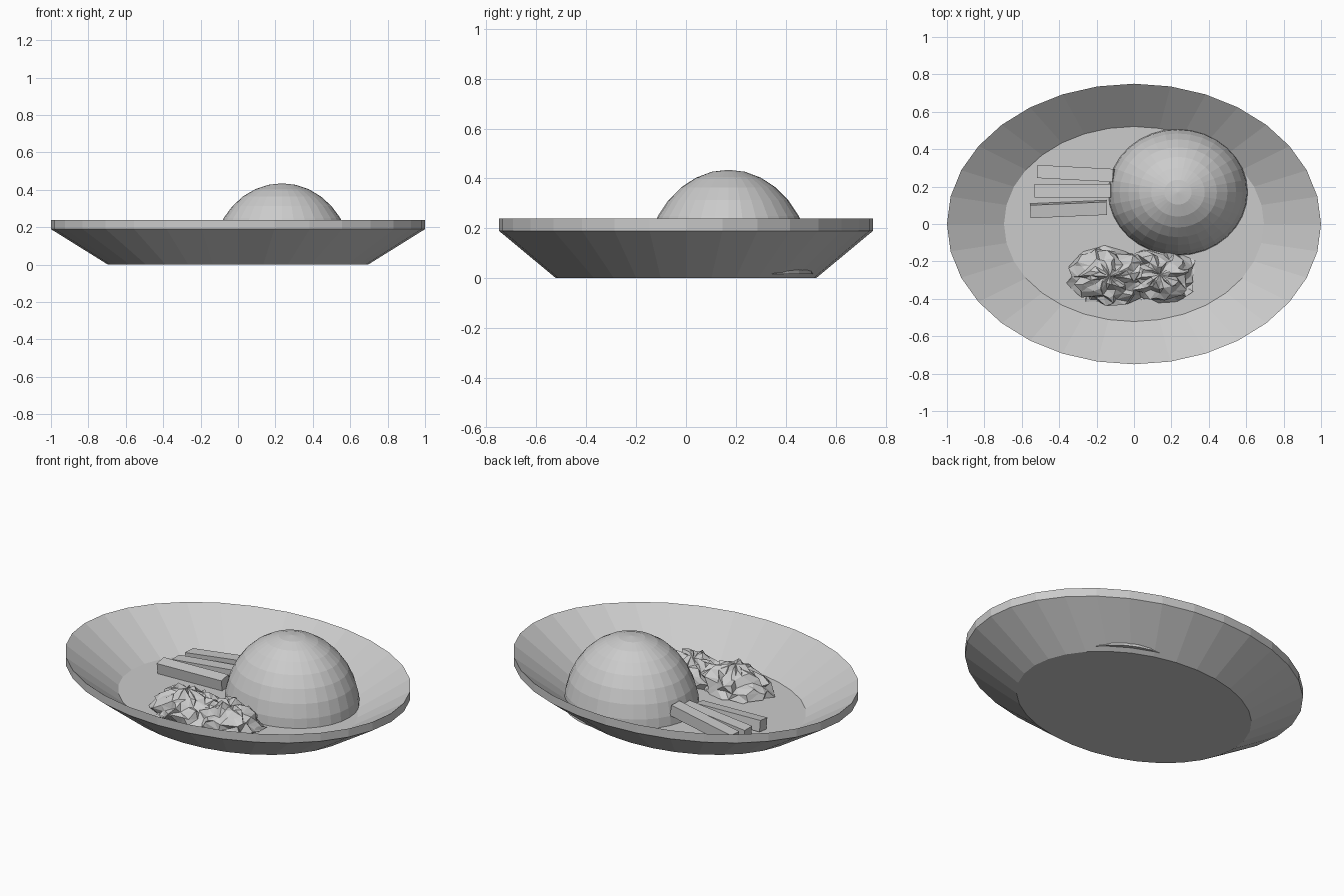
import bpy, bmesh, math, random
from mathutils import Matrix, Vector

cube = bpy.data.objects.get("Cube")
if cube:
    bpy.data.objects.remove(cube, do_unlink=True)

random.seed(4)
SIDES = 32
FLOOR = 0.045

grey = bpy.data.materials.new("plain_grey")
grey.use_nodes = True
grey.diffuse_color = (0.6, 0.6, 0.6, 1)
grey.node_tree.nodes["Principled BSDF"].inputs["Base Color"].default_value = (0.6, 0.6, 0.6, 1)


def finish(bm, name):
    bmesh.ops.recalc_face_normals(bm, faces=bm.faces)
    mesh = bpy.data.meshes.new(name)
    bm.to_mesh(mesh)
    bm.free()
    mesh.materials.append(grey)
    obj = bpy.data.objects.new(name, mesh)
    bpy.context.collection.objects.link(obj)
    return obj


# Oval plate: stacked rings from the underside, over the rim, down to the floor
def plate():
    bm = bmesh.new()
    rings = []
    for r, z in [(0.695, 0), (1, 0.19), (1, 0.24), (0.695, FLOOR)]:
        angles = [math.tau * i / SIDES for i in range(SIDES)]
        rings.append([bm.verts.new((r * math.cos(a), 0.75 * r * math.sin(a), z)) for a in angles])
    for low, high in zip(rings, rings[1:]):
        for i in range(SIDES):
            j = (i + 1) % SIDES
            bm.faces.new((low[i], low[j], high[j], high[i]))
    bm.faces.new(rings[0])
    bm.faces.new(rings[-1])
    finish(bm, "plate")


# Half ball, optionally crumpled by random offsets
def mound(name, center, size, segments, rings, crumple=0.0):
    bm = bmesh.new()
    bmesh.ops.create_uvsphere(bm, u_segments=segments, v_segments=rings, radius=1)
    bmesh.ops.bisect_plane(bm, geom=bm.verts[:] + bm.edges[:] + bm.faces[:],
                           plane_co=(0, 0, 0), plane_no=(0, 0, -1), clear_outer=True)
    bmesh.ops.holes_fill(bm, edges=[e for e in bm.edges if e.is_boundary])
    if crumple:
        for v in bm.verts:
            side = Vector((-v.co.y, v.co.x, 0)) * random.uniform(-crumple, crumple)
            v.co = v.co * random.uniform(1 - crumple, 1 + crumple) + side
            v.co.z = max(v.co.z + random.uniform(-crumple, crumple) * 0.6, 0)
        bmesh.ops.triangulate(bm, faces=bm.faces)
    bmesh.ops.transform(bm, matrix=Matrix.Translation(center) @ Matrix.Diagonal((*size, 1)),
                        verts=bm.verts)
    finish(bm, name)


# Square stick lying along x, turned on the plate and leaning up at its inner end
def stick(name, center, turn, lean, roll=0):
    bm = bmesh.new()
    bmesh.ops.create_cube(bm, size=1)
    bmesh.ops.scale(bm, vec=(0.41, 0.07, 0.065), verts=bm.verts)
    spin = (Matrix.Rotation(math.radians(turn), 4, 'Z')
            @ Matrix.Rotation(math.radians(-lean), 4, 'Y')
            @ Matrix.Rotation(math.radians(roll), 4, 'X'))
    bmesh.ops.transform(bm, matrix=Matrix.Translation(center) @ spin, verts=bm.verts)
    finish(bm, name)


plate()
mound("rice_dome", (0.235, 0.17, 0.018), (0.375, 0.34, 0.417), 32, 16)
mound("left_leaf_heap", (0.14, -0.27, FLOOR), (0.19, 0.14, 0.13), 22, 12, 0.16)
mound("right_leaf_heap", (-0.13, -0.28, FLOOR), (0.21, 0.145, 0.14), 22, 12, 0.16)
stick("back_stick", (-0.31, 0.27, 0.1), -3, 9)
stick("middle_stick", (-0.325, 0.178, 0.085), 0, 6)
stick("front_stick", (-0.35, 0.079, 0.081), 2.5, 0, 8)
